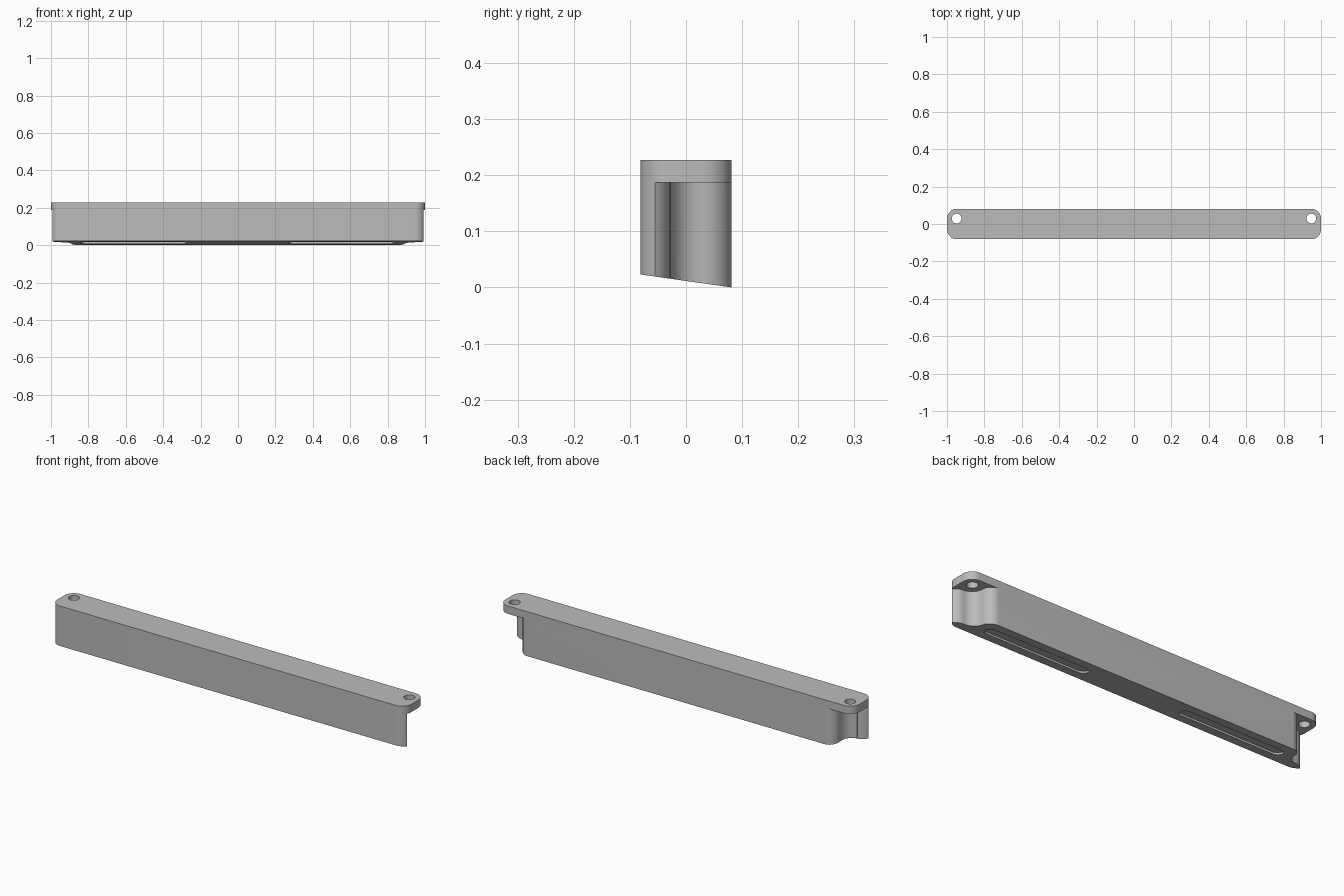
import bpy
import bmesh
from math import sin, cos, radians

cube = bpy.data.objects.get("Cube")
if cube:
    bpy.data.objects.remove(cube, do_unlink=True)

grey = bpy.data.materials.new("plain grey")
grey.use_nodes = True
colour = (0.5, 0.5, 0.5, 1)
grey.diffuse_color = colour
grey.node_tree.nodes["Principled BSDF"].inputs["Base Color"].default_value = colour

HALF_WIDTH, TOP, LEDGE = 0.081, 0.227, 0.187
R = 0.052                                   # corner radius
CX, CY = 1 - R, HALF_WIDTH - R              # corner and hole centre


def arc(x, y, r, start, end):
    steps = max(1, round(abs(end - start) / 7.5))
    angles = [radians(start + (end - start) * i / steps) for i in range(steps + 1)]
    return [(x + r * cos(a), y + r * sin(a)) for a in angles]


def underside(y):
    return 0.0115 * (1 - y / HALF_WIDTH)


def prism(name, outline, bottom, top):
    """Extrude an outline; bottom and top are functions of y."""
    bm = bmesh.new()
    low = [bm.verts.new((x, y, bottom(y))) for x, y in outline]
    high = [bm.verts.new((x, y, top(y))) for x, y in outline]
    bm.faces.new(low[::-1])
    bm.faces.new(high)
    for i in range(len(low)):
        j = (i + 1) % len(low)
        bm.faces.new((low[i], low[j], high[j], high[i]))
    bmesh.ops.remove_doubles(bm, verts=bm.verts, dist=1e-5)
    bmesh.ops.recalc_face_normals(bm, faces=bm.faces)
    mesh = bpy.data.meshes.new(name)
    bm.to_mesh(mesh)
    bm.free()
    mesh.materials.append(grey)
    obj = bpy.data.objects.new(name, mesh)
    bpy.context.collection.objects.link(obj)
    return obj


def combine(target, tool, operation):
    mod = target.modifiers.new("combine", "BOOLEAN")
    mod.operation, mod.solver, mod.object = operation, "EXACT", tool
    bpy.context.view_layer.objects.active = target
    bpy.ops.object.modifier_apply(modifier=mod.name)
    bpy.data.objects.remove(tool, do_unlink=True)


def mirrored(half):
    return half + [(-x, y) for x, y in reversed(half)]


# Top flange with rounded corners
plate = mirrored(arc(CX, -CY, R, -90, 0) + arc(CX, CY, R, 0, 90))
bar = prism("mounting_bar", plate, lambda y: LEDGE, lambda y: TOP)

# Body with scooped back corners below the screw holes and a sloping underside
half = arc(CX, -CY, R, -90, -30)                      # front corner up to the tip
half += arc(CX, -CY - R, R, 30, 90)[1:]               # rounded back of the tip
half += arc(CX, CY, CY + 0.028, 270, 180)             # scoop around the hole
half += arc(CX - CY - 0.028 - R, CY, R, 0, 90)[1:]    # round into the back wall
body = prism("body", mirrored(half), underside, lambda y: LEDGE)
combine(bar, body, "UNION")

for side in (-1, 1):
    # Screw holes through the flange
    hole = prism("hole_cutter", arc(side * CX, CY, 0.026, 0, 360)[:-1],
                 lambda y: LEDGE - 0.02, lambda y: TOP + 0.02)
    combine(bar, hole, "DIFFERENCE")
    # Shallow long slots in the underside
    x = side * 0.555
    ends = arc(x + 0.26, 0, 0.03, -90, 90) + arc(x - 0.26, 0, 0.03, 90, 270)
    slot = prism("slot_cutter", ends, lambda y: -0.05, lambda y: underside(y) + 0.01)
    combine(bar, slot, "DIFFERENCE")

# Smooth curved walls, keep edges sharp
bpy.ops.object.select_all(action="DESELECT")
bar.select_set(True)
bpy.context.view_layer.objects.active = bar
bpy.ops.object.shade_smooth_by_angle(angle=radians(30))
